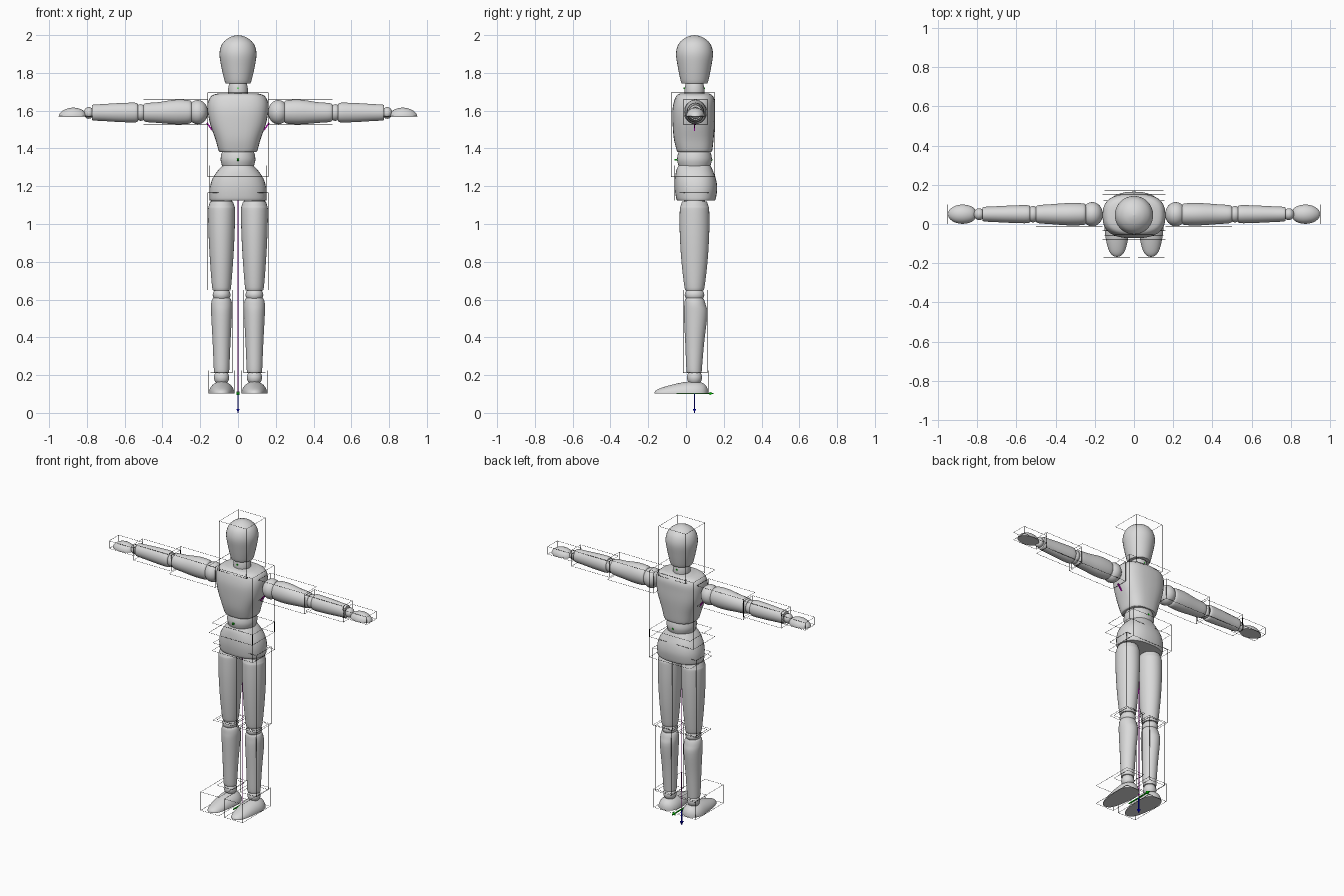
import bpy, bmesh, math
from mathutils import Vector

CY = 0.045  # depth of the body axis


def material(name, rgb):
    m = bpy.data.materials.new(name)
    m.diffuse_color = (*rgb, 1)
    return m


GREY = material("light grey", (0.7, 0.7, 0.7))
BLACK = material("black line", (0, 0, 0))
GREEN = material("green marker", (0.0, 0.7, 0.0))
BLUE = material("blue marker", (0.0, 0.0, 0.7))
PURPLE = material("purple marker", (0.7, 0.0, 0.7))


def finish(name, bm, mat, angle=40):
    bmesh.ops.recalc_face_normals(bm, faces=bm.faces)
    me = bpy.data.meshes.new(name)
    bm.to_mesh(me)
    bm.free()
    me.materials.append(mat)
    if angle:
        me.shade_smooth()
        me.set_sharp_from_angle(angle=math.radians(angle))
    ob = bpy.data.objects.new(name, me)
    bpy.context.collection.objects.link(ob)
    return ob


def smooth_rows(rows, steps=4):
    """Catmull-Rom through the profile rows."""
    out = []
    for i in range(len(rows) - 1):
        p = [Vector(rows[max(0, min(len(rows) - 1, j))]) for j in range(i - 1, i + 3)]
        for s in range(steps):
            t = s / steps
            out.append(0.5 * (2 * p[1] + (p[2] - p[0]) * t + (2 * p[0] - 5 * p[1] + 4 * p[2] - p[3]) * t * t
                              + (3 * p[1] - p[0] - 3 * p[2] + p[3]) * t ** 3))
    return out + [Vector(rows[-1])]


def loft(name, rows, axis="Z", centre=(0, CY, 0), power=1.0, dome=False, steps=4, n=32):
    """rows: (position on axis, half width, half depth, depth offset)"""
    bm, rings = bmesh.new(), []
    for pos, w, d, off in smooth_rows([r if len(r) == 4 else (r[0], r[1], r[1], 0) for r in rows], steps):
        ring = []
        for k in range(n):
            a = 2 * math.pi * k / n
            c, s = (math.copysign(abs(v) ** power, v) for v in (math.cos(a), math.sin(a)))
            if dome:
                s = max(s, 0)
            u, v = max(w, 0.001) * c, max(d, 0.001) * s + off
            co = {"Z": (u, v, pos), "X": (pos, u, v), "Y": (u, pos, v)}[axis]
            ring.append(bm.verts.new(Vector(co) + Vector(centre)))
        rings.append(ring)
    for a, b in zip(rings, rings[1:]):
        for k in range(n):
            bm.faces.new((a[k], a[(k + 1) % n], b[(k + 1) % n], b[k]))
    bm.faces.new(rings[0])
    bm.faces.new(rings[-1])
    bmesh.ops.remove_doubles(bm, verts=bm.verts, dist=1e-5)
    return finish(name, bm, GREY)


def ball(name, centre, size):
    bm = bmesh.new()
    bmesh.ops.create_uvsphere(bm, u_segments=24, v_segments=14, radius=1)
    for v in bm.verts:
        v.co = Vector(v.co[i] * size[i] + centre[i] for i in range(3))
    return finish(name, bm, GREY)


def add_rod(bm, a, b, t, t2=None):
    a, b = Vector(a), Vector(b)
    q = (b - a).to_track_quat("Z", "Y")
    ends = [[bm.verts.new(p + q @ Vector((x * w / 2, y * w / 2, 0)))
             for x, y in ((-1, -1), (1, -1), (1, 1), (-1, 1))] for p, w in ((a, t), (b, t if t2 is None else t2))]
    for k in range(4):
        j = (k + 1) % 4
        bm.faces.new((ends[0][k], ends[0][j], ends[1][j], ends[1][k]))
    bm.faces.new(ends[0])
    bm.faces.new(ends[1])


def rod(name, a, b, mat, t=0.004, tip=0):
    """Thin bar, with an optional pointed tip of the given width at its end."""
    bm = bmesh.new()
    add_rod(bm, a, b, t)
    if tip:
        a, b = Vector(a), Vector(b)
        add_rod(bm, b - (b - a).normalized() * tip * 1.2, b, tip, 0.001)
    return finish(name, bm, mat, 0)


def frame(name, xs, ys, zs, t=0.0012):
    """Thin outline of a part's bounding box."""
    bm = bmesh.new()
    r = (xs, ys, zs)
    for ax in range(3):
        o1, o2 = (ax + 1) % 3, (ax + 2) % 3
        for u in r[o1]:
            for v in r[o2]:
                a, b = [0] * 3, [0] * 3
                a[ax], b[ax] = r[ax]
                a[o1] = b[o1] = u
                a[o2] = b[o2] = v
                add_rod(bm, a, b, t)
    return finish(name, bm, BLACK, 0)


# head, neck, trunk
loft("head", [(1.745, 0.066, 0.068, 0), (1.765, 0.073, 0.075, 0), (1.83, 0.088, 0.088, 0), (1.90, 0.098, 0.098, 0),
              (1.95, 0.086, 0.086, 0), (1.98, 0.058, 0.058, 0), (1.995, 0.026, 0.026, 0), (2.0, 0, 0, 0)])
loft("neck", [(1.67, 0.05), (1.70, 0.053), (1.73, 0.05), (1.755, 0.042)])
loft("chest", [(1.382, 0.095, 0.088, 0), (1.39, 0.103, 0.094, 0), (1.45, 0.12, 0.105, -0.004),
               (1.53, 0.148, 0.112, -0.004), (1.60, 0.160, 0.113, -0.004), (1.65, 0.157, 0.108, 0),
               (1.68, 0.138, 0.095, 0), (1.692, 0.10, 0.075, 0)], power=0.75)
loft("waist", [(1.29, 0.075), (1.31, 0.085), (1.34, 0.092), (1.37, 0.088), (1.39, 0.08)])
loft("hips", [(1.125, 0.147, 0.10, 0.008), (1.14, 0.15, 0.106, 0.008), (1.19, 0.149, 0.112, 0.008),
              (1.24, 0.135, 0.108, 0.005), (1.285, 0.105, 0.096, 0), (1.31, 0.08, 0.085, 0)], power=0.85)

# limbs, both sides
for s, side in ((-1, "left"), (1, "right")):
    leg = (s * 0.087, CY, 0)
    ball("hip_joint_" + side, (s * 0.087, CY, 1.10), (0.06, 0.06, 0.06))
    loft("thigh_" + side, [(0.65, 0.044, 0.046, 0), (0.665, 0.05, 0.053, 0), (0.80, 0.061, 0.069, 0),
                           (0.95, 0.069, 0.078, 0), (1.07, 0.071, 0.078, 0), (1.095, 0.068, 0.074, 0),
                           (1.12, 0.06, 0.065, 0)], centre=leg)
    ball("knee_" + side, (s * 0.087, CY, 0.625), (0.047, 0.052, 0.04))
    loft("shin_" + side, [(0.215, 0.038, 0.038, 0), (0.23, 0.041, 0.041, -0.002), (0.37, 0.047, 0.050, 0.001),
                          (0.52, 0.055, 0.062, 0.006), (0.57, 0.056, 0.057, 0.003), (0.60, 0.05, 0.05, 0),
                          (0.612, 0.04, 0.04, 0)], centre=leg)
    ball("ankle_" + side, (s * 0.087, CY, 0.187), (0.04, 0.04, 0.042))
    loft("foot_" + side, [(-0.168, 0, 0, 0), (-0.162, 0.02, 0.013, 0), (-0.14, 0.039, 0.026, 0),
                          (-0.09, 0.054, 0.042, 0), (-0.02, 0.064, 0.058, 0), (0.045, 0.067, 0.064, 0),
                          (0.09, 0.053, 0.054, 0), (0.112, 0.026, 0.03, 0), (0.118, 0, 0, 0)],
         axis="Y", centre=(s * 0.087, 0, 0.103), dome=True)

    def arm(name, rows, **kw):
        loft(name + "_" + side, [(s * r[0], *r[1:]) for r in rows], axis="X", centre=(0, 0.05, 1.59), **kw)

    ball("shoulder_" + side, (s * 0.213, 0.05, 1.592), (0.054, 0.062, 0.064))
    arm("upper_arm", [(0.245, 0.046, 0.05, 0.003), (0.26, 0.055, 0.062, 0.003), (0.33, 0.057, 0.065, 0.003),
                      (0.42, 0.051, 0.055, 0), (0.485, 0.046, 0.05, 0), (0.50, 0.038, 0.042, 0)])
    ball("elbow_" + side, (s * 0.515, 0.05, 1.59), (0.033, 0.042, 0.044))
    arm("forearm", [(0.53, 0.038, 0.044, 0), (0.545, 0.046, 0.052, 0), (0.63, 0.044, 0.05, 0),
                    (0.71, 0.04, 0.045, 0), (0.765, 0.037, 0.042, 0), (0.772, 0.031, 0.037, 0)])
    ball("wrist_" + side, (s * 0.79, 0.05, 1.588), (0.027, 0.03, 0.031))
    arm("hand", [(0.804, 0, 0, -0.02), (0.808, 0.02, 0.018, -0.02), (0.83, 0.04, 0.037, -0.02),
                 (0.87, 0.049, 0.046, -0.02), (0.91, 0.043, 0.039, -0.02), (0.94, 0.024, 0.02, -0.02),
                 (0.95, 0, 0, -0.02)], dome=True)

    # outlines of the limb parts
    def side_frame(name, x0, x1, ys, zs):
        frame(name + "_outline_" + side, (s * x0, s * x1), ys, zs)

    side_frame("upper_arm", 0.16, 0.50, (-0.012, 0.112), (1.525, 1.66))
    side_frame("forearm", 0.495, 0.773, (0.005, 0.10), (1.537, 1.643))
    side_frame("hand", 0.77, 0.95, (0, 0.10), (1.57, 1.62))
    side_frame("thigh", 0.016, 0.16, (-0.035, 0.122), (0.65, 1.165))
    side_frame("shin", 0.03, 0.145, (-0.015, 0.112), (0.212, 0.65))
    side_frame("foot", 0.02, 0.155, (-0.172, 0.118), (0.102, 0.225))
    rod("shoulder_marker_" + side, (s * 0.165, CY, 1.535), (s * 0.135, CY, 1.495), PURPLE, 0.007)

# outlines of the trunk parts
frame("head_outline", (-0.1, 0.1), (-0.055, 0.145), (1.67, 2.0))
frame("chest_outline", (-0.16, 0.16), (-0.078, 0.152), (1.25, 1.695))
frame("hip_outline", (-0.15, 0.15), (-0.06, 0.172), (1.125, 1.31))

# axis markers
rod("vertical_marker", (0, CY, 0.105), (0, CY, 0), BLUE, 0.006, 0.018)
rod("centre_line", (0, CY, 0.105), (0, CY, 1.13), PURPLE, 0.004)
rod("base_marker", (0, -0.05, 0.103), (0, 0.145, 0.103), GREEN, 0.006, 0.018)
rod("waist_marker", (0, 0.14, 1.34), (0, -0.06, 1.34), GREEN, 0.008, 0.018)
rod("neck_marker", (0, 0.1, 1.718), (0, -0.012, 1.718), GREEN, 0.007)
